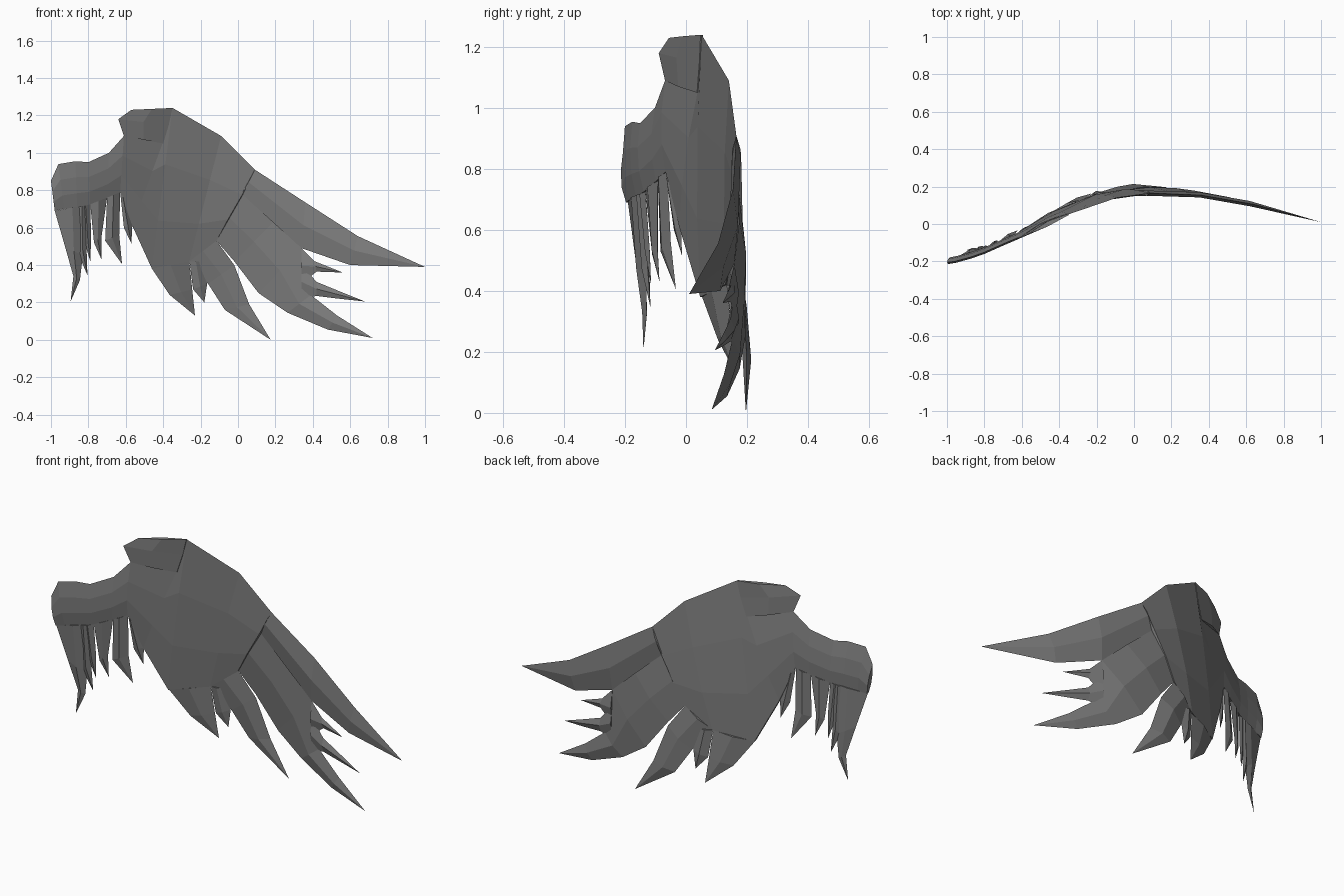
import bpy, bmesh
from mathutils import Vector

cube = bpy.data.objects.get("Cube")
if cube:
    bpy.data.objects.remove(cube, do_unlink=True)

# Single flat grey
grey = bpy.data.materials.new("feather grey")
grey.use_nodes = True
COLOUR = (0.2, 0.2, 0.2, 1)
grey.diffuse_color = COLOUR
bsdf = next(n for n in grey.node_tree.nodes if n.type == 'BSDF_PRINCIPLED')
bsdf.inputs["Base Color"].default_value = COLOUR
bsdf.inputs["Roughness"].default_value = 0.8

# Sweep of the wing seen from above: depth y along x
SWEEP = [(-1.0, -.19), (-.9, -.165), (-.8, -.13), (-.63, -.05), (-.47, .035),
         (-.35, .09), (-.2, .145), (-.09, .17), (.1, .18), (.2, .175),
         (.4, .15), (.64, .105), (1.0, .01)]


def depth(x, z):
    x = max(-1.0, min(1.0, x))
    for (x0, y0), (x1, y1) in zip(SWEEP, SWEEP[1:]):
        if x <= x1:
            y = y0 + (y1 - y0) * (x - x0) / (x1 - x0)
            break
    fade = max(0.0, min(1.0, (0.4 - x) / 0.4))   # upper edge leans forward near the root
    return y - 0.06 * (z - 0.6) * fade


def loft(name, sections, columns):
    """Thin two-sided sheet; a section is (ax, az, bx, bz),
    a column is (fraction from a to b, half thickness)."""
    bm = bmesh.new()
    grids = []
    for side in (-1, 1):
        rows = []
        for ax, az, bx, bz in sections:
            row = []
            width = Vector((bx - ax, bz - az)).length
            for f, t in columns:
                x, z = ax + (bx - ax) * f, az + (bz - az) * f
                t = min(t, width * 0.2)
                row.append(bm.verts.new((x, depth(x, z) + side * t, z)))
            rows.append(row)
        grids.append(rows)
    n, m = len(sections), len(columns)
    for g in grids:
        for i in range(n - 1):
            for j in range(m - 1):
                bm.faces.new((g[i][j], g[i + 1][j], g[i + 1][j + 1], g[i][j + 1]))
    front, back = grids
    # Close the rim
    for i in (0, n - 1):
        for j in range(m - 1):
            bm.faces.new((front[i][j], front[i][j + 1], back[i][j + 1], back[i][j]))
    for j in (0, m - 1):
        for i in range(n - 1):
            bm.faces.new((front[i][j], front[i + 1][j], back[i + 1][j], back[i][j]))
    bmesh.ops.remove_doubles(bm, verts=bm.verts, dist=0.0005)
    bmesh.ops.recalc_face_normals(bm, faces=bm.faces)
    mesh = bpy.data.meshes.new(name)
    bm.to_mesh(mesh)
    bm.free()
    mesh.materials.append(grey)
    obj = bpy.data.objects.new(name, mesh)
    bpy.context.collection.objects.link(obj)
    return obj


# Wing body: leading edge to feather roots
loft("wing_body", [
    (-1.0, .85, -.98, .69), (-.96, .94, -.93, .70), (-.87, .955, -.86, .71),
    (-.80, .95, -.79, .725), (-.69, 1.0, -.70, .76), (-.61, 1.09, -.63, .79),
    (-.40, 1.06, -.565, .61), (-.35, 1.24, -.46, .38), (-.09, 1.09, -.26, .42),
    (.09, .91, -.115, .53), (.09, .91, .025, .775),
], [(0, 0), (.35, .014), (.7, .016), (1, .006)])

# Wrist knob on the leading edge
loft("wing_wrist", [
    (-.61, 1.09, -.40, 1.05), (-.64, 1.18, -.37, 1.15), (-.57, 1.23, -.35, 1.24),
], [(0, 0), (.5, .014), (1, .004)])

# Feathers: paired edge points from root to tip
OUTER = {
    "long_tip_feather": [(.09, .91, .025, .775), (.36, .735, .34, .49),
                         (.64, .555, .60, .40), (1.0, .39, 1.0, .39)],
    "broad_feather": [(.025, .775, -.115, .53), (.19, .63, -.02, .42),
                      (.34, .49, .11, .25), (.39, .24, .265, .145),
                      (.53, .13, .48, .055), (.72, .01, .72, .01)],
    "upper_barb": [(.34, .49, .34, .30), (.41, .42, .42, .365), (.56, .36, .56, .36)],
    "lower_barb": [(.34, .40, .34, .22), (.42, .31, .42, .235),
                   (.53, .265, .54, .22), (.68, .205, .68, .205)],
    "middle_feather": [(-.115, .53, -.26, .42), (-.02, .40, -.16, .30),
                       (.06, .19, -.07, .16), (.175, 0, .175, 0)],
    "middle_barb": [(-.19, .42, -.26, .42), (-.165, .30, -.24, .27),
                    (-.18, .20, -.18, .20)],
    "inner_middle_feather": [(-.26, .42, -.46, .38), (-.245, .27, -.365, .24),
                             (-.23, .13, -.23, .13)],
}
INNER = {
    "inner_feather_1": [(-.60, .74, -.63, .79), (-.565, .61, -.61, .60),
                        (-.57, .515, -.57, .515)],
    "inner_feather_2": [(-.63, .79, -.70, .76), (-.635, .56, -.71, .53),
                        (-.62, .405, -.62, .405)],
    "inner_feather_3": [(-.70, .76, -.79, .725), (-.73, .55, -.77, .52),
                        (-.73, .43, -.73, .43)],
    "inner_feather_4": [(-.79, .725, -.84, .71), (-.785, .54, -.82, .52),
                        (-.79, .42, -.79, .42)],
    "inner_feather_5": [(-.80, .72, -.87, .71), (-.81, .50, -.85, .45),
                        (-.805, .345, -.805, .345)],
    "root_feather": [(-.79, .725, -.98, .69), (-.83, .45, -.925, .50),
                     (-.845, .32, -.88, .34), (-.895, .205, -.895, .205)],
}
for group in (OUTER, INNER):
    for name, sections in group.items():
        loft(name, sections, [(0, 0), (.5, .014), (1, 0)])
